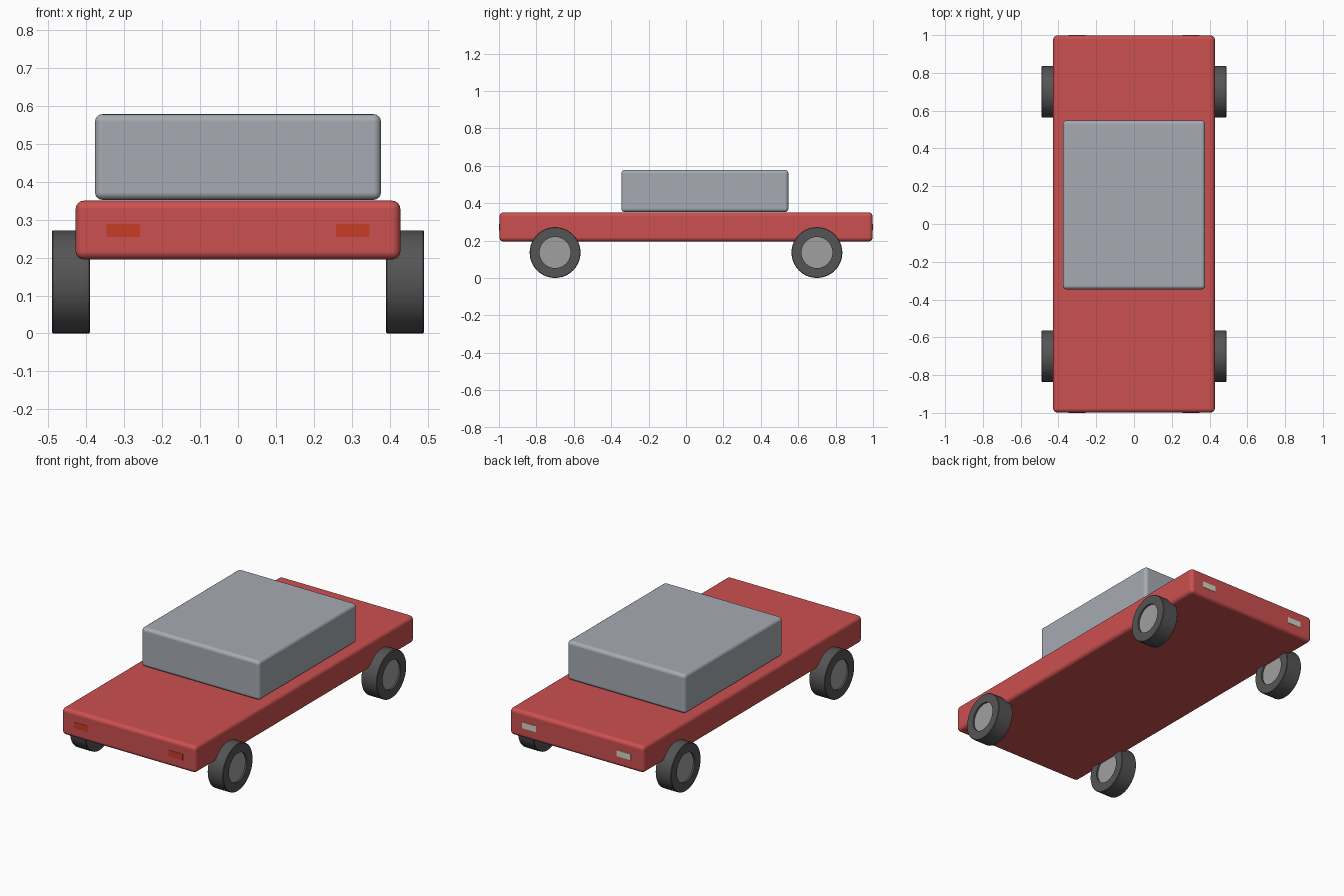
import bpy, bmesh, math
from mathutils import Matrix

if "Cube" in bpy.data.objects:
    bpy.data.objects.remove(bpy.data.objects["Cube"])


def paint(obj, color):
    name = obj.name.split(".")[0] + "_paint"
    mat = bpy.data.materials.get(name) or bpy.data.materials.new(name)
    mat.diffuse_color = (*color, 1)
    mat.use_nodes = True
    mat.node_tree.nodes["Principled BSDF"].inputs["Base Color"].default_value = mat.diffuse_color
    obj.data.materials.append(mat)


def box(name, lo, hi, color, bevel=0.0):
    bm = bmesh.new()
    bmesh.ops.create_cube(bm, size=1)
    for v in bm.verts:
        v.co = [l + (c + 0.5) * (h - l) for c, l, h in zip(v.co, lo, hi)]
    me = bpy.data.meshes.new(name)
    bm.to_mesh(me)
    bm.free()
    obj = bpy.data.objects.new(name, me)
    bpy.context.collection.objects.link(obj)
    paint(obj, color)
    if bevel:
        mod = obj.modifiers.new("round", 'BEVEL')
        mod.width, mod.segments = bevel, 4
        me.polygons.foreach_set("use_smooth", [True] * len(me.polygons))
        mod.harden_normals = True
    return obj


def lathe(name, profile, center, color, steps=40):
    # spin (x, radius) points around the axle
    bm = bmesh.new()
    rings = []
    for x, r in profile:
        rings.append([bm.verts.new((x, r * math.cos(2 * math.pi * i / steps),
                                    r * math.sin(2 * math.pi * i / steps)))
                      for i in range(steps)])
    for a, b in zip(rings, rings[1:] + rings[:1]):
        for i in range(steps):
            j = (i + 1) % steps
            bm.faces.new((a[i], a[j], b[j], b[i]))
    bmesh.ops.recalc_face_normals(bm, faces=bm.faces)
    bmesh.ops.transform(bm, matrix=Matrix.Translation(center), verts=bm.verts)
    return finish(name, bm, color)


def disc_hub(name, half, radius, center, color):
    bm = bmesh.new()
    m = Matrix.Translation(center) @ Matrix.Rotation(math.pi / 2, 4, 'Y')
    bmesh.ops.create_cone(bm, cap_ends=True, segments=40, radius1=radius,
                          radius2=radius, depth=2 * half, matrix=m)
    return finish(name, bm, color)


def finish(name, bm, color):
    me = bpy.data.meshes.new(name)
    bm.to_mesh(me)
    bm.free()
    obj = bpy.data.objects.new(name, me)
    bpy.context.collection.objects.link(obj)
    paint(obj, color)
    bpy.ops.object.select_all(action='DESELECT')
    obj.select_set(True)
    bpy.context.view_layer.objects.active = obj
    bpy.ops.object.shade_smooth_by_angle(angle=math.radians(40))
    return obj


# body slab and cabin
box("body", (-0.428, -0.998, 0.195), (0.428, 0.998, 0.35), (0.6, 0.08, 0.08), 0.022)
box("cabin", (-0.377, -0.346, 0.352), (0.377, 0.548, 0.578), (0.38, 0.41, 0.45), 0.02)

for side in (-1, 1):
    x0, x1 = sorted((side * 0.258, side * 0.347))
    # lamps: red at the front, white at the back
    box("red_lamp", (x0, -1.0, 0.254), (x1, -0.97, 0.289), (0.58, 0.045, 0.02))
    box("white_lamp", (x0, 0.97, 0.254), (x1, 1.0, 0.289), (0.65, 0.65, 0.55))
    # wheels with slightly sunken hubs
    for y in (-0.7, 0.7):
        c = (side * 0.44, y, 0.136)
        lathe("tyre", [(-0.05, 0.083), (-0.05, 0.133), (-0.047, 0.136),
                       (0.047, 0.136), (0.05, 0.133), (0.05, 0.083)],
              c, (0.09, 0.09, 0.09))
        disc_hub("hub", 0.04, 0.083, c, (0.35, 0.35, 0.35))
